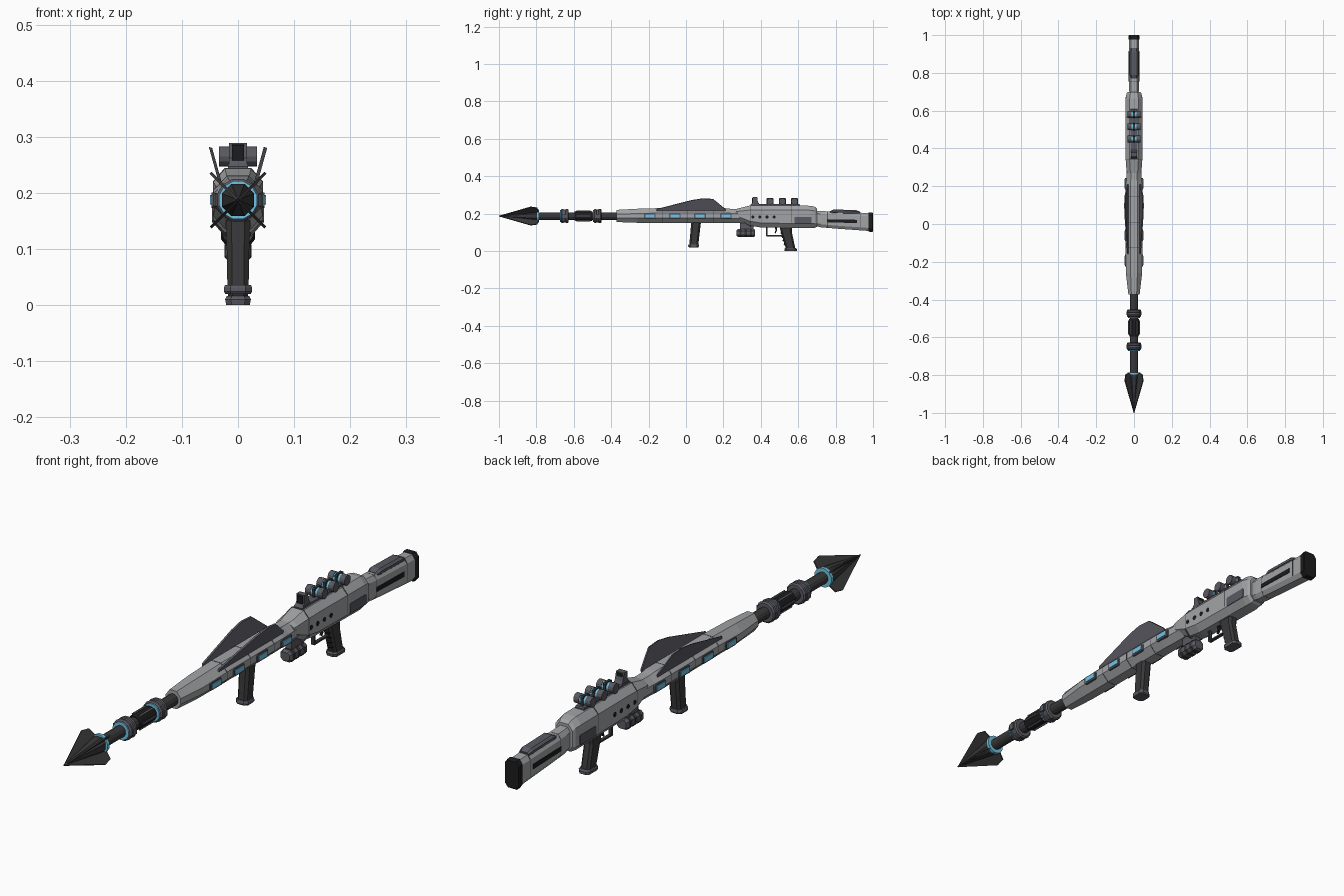
import bpy, bmesh, math
from mathutils import Vector

ZC = 0.187  # height of the barrel axis


def material(name, rgb):
    m = bpy.data.materials.new(name)
    m.diffuse_color = (*rgb, 1)
    return m


LIGHT = material("light_grey", (0.36, 0.37, 0.38))
MID = material("mid_grey", (0.10, 0.10, 0.12))
DARK = material("dark_grey", (0.04, 0.04, 0.042))
BLACK = material("black", (0.012, 0.012, 0.013))
CYAN = material("cyan", (0.16, 0.55, 0.78))


def loft(name, rings, mat):
    """Skin a run of equal-length point rings and cap both ends."""
    bm = bmesh.new()
    vs = [[bm.verts.new(p) for p in r] for r in rings]
    n = len(vs[0])
    for a, b in zip(vs, vs[1:]):
        for i in range(n):
            bm.faces.new((a[i], a[(i + 1) % n], b[(i + 1) % n], b[i]))
    bm.faces.new(vs[0])
    bm.faces.new(vs[-1])
    bmesh.ops.recalc_face_normals(bm, faces=bm.faces)
    me = bpy.data.meshes.new(name)
    bm.to_mesh(me)
    bm.free()
    me.materials.append(mat)
    ob = bpy.data.objects.new(name, me)
    bpy.context.collection.objects.link(ob)
    return ob


def octo(u0, u1, v0, v1, cu, cv):
    return [(u0 + cu, v0), (u1 - cu, v0), (u1, v0 + cv), (u1, v1 - cv),
            (u1 - cu, v1), (u0 + cu, v1), (u0, v1 - cv), (u0, v0 + cv)]


def hull(name, secs, mat):
    """Octagonal body along y: sections of (y, half width, z0, z1, chamfer x, chamfer z)."""
    return loft(name, [[(x, y, z) for x, z in octo(-w, w, z0, z1, cx, cz)]
                       for y, w, z0, z1, cx, cz in secs], mat)


def column(name, secs, mat):
    """Octagonal post along z: sections of (z, y0, y1, half width)."""
    return loft(name, [[(x, y, z) for x, y in octo(-w, w, y0, y1, w * .45, w * .45)]
                       for z, y0, y1, w in secs], mat)


def turned(name, prof, mat, n=12, z=ZC):
    """Turned part around the y axis: profile of (y, radius)."""
    return loft(name, [[(r * math.cos(2 * math.pi * (i + .5) / n), y,
                         z + r * math.sin(2 * math.pi * (i + .5) / n)) for i in range(n)]
                       for y, r in prof], mat)


def prism(name, pts, vec, mat):
    v = Vector(vec)
    return loft(name, [[Vector(p) - v / 2 for p in pts], [Vector(p) + v / 2 for p in pts]], mat)


def box(name, x0, x1, y0, y1, z0, z1, mat, c=0.0015):
    return loft(name, [[(x, y, z) for y, z in octo(y0, y1, z0, z1, c, c)] for x in (x0, x1)], mat)


# Spear tip: cone, four blades, glowing collar
turned("tip_cone", [(-1, .0008), (-.81, .031), (-.79, .028)], DARK, 8)
for i in range(4):
    a = math.radians(45 + 90 * i)
    ca, sa = math.cos(a), math.sin(a)
    prism("tip_blade", [(r * ca, y, ZC + r * sa) for y, r in
                        ((-1, 0), (-.83, .069), (-.795, .062), (-.785, .02))],
          (-sa * .005, 0, ca * .005), DARK)
turned("tip_glow_ring", [(-.797, .035), (-.785, .035)], CYAN)

# Barrel with clamps
turned("barrel", [(-.8, .021), (-.34, .021)], DARK)
turned("barrel_sleeve", [(-.595, .024), (-.59, .027), (-.505, .027), (-.5, .024)], BLACK)
for y in (-.65, -.475):
    turned("barrel_clamp", [(y - .018, .034), (y - .013, .039), (y - .006, .039), (y - .004, .035),
                            (y + .007, .035), (y + .009, .039), (y + .018, .039), (y + .023, .034)], MID)
    turned("clamp_glow_ring", [(y - .023, .033), (y - .017, .033)], CYAN)
    for s in (-1, 1):
        box("clamp_lug", s * .034, s * .041, y - .008, y + .012, ZC - .012, ZC + .012, MID)
for i in range(6):
    a = math.radians(60 * i)
    c, s = math.cos(a), math.sin(a)
    prism("sleeve_rib", [(r * c, y, ZC + r * s) for y, r in
                         ((-.585, .02), (-.585, .031), (-.51, .031), (-.51, .02))],
          (-s * .006, 0, c * .006), MID)

# Forward housing
hull("fore_body", [(-.372, .030, .155, .220, .016, .022), (-.26, .043, .151, .226, .025, .026),
                   (-.12, .044, .151, .230, .025, .026), (.2, .044, .151, .230, .025, .026),
                   (.235, .040, .151, .226, .023, .024), (.31, .038, .151, .225, .022, .024)], LIGHT)
for y in (-.125, .01, .145):
    hull("fore_seam", [(y - .0015, .0446, .1504, .2306, .025, .026),
                       (y + .0015, .0446, .1504, .2306, .025, .026)], MID)

for s in (-1, 1):
    # Splayed top fins
    prism("top_fin", [(s * (.030 + .019 * t), y, .212 + .069 * t) for y, t in
                      ((-.16, 0), (-.155, .18), (.03, .86), (.09, 1), (.145, .95), (.21, .18), (.21, 0))],
          (.006, 0, -.002), MID)
    # Glowing side windows
    for y in (-.193, -.06, .075, .213):
        box("window_frame", s * .034, s * .047, y - .031, y + .031, .173, .201, MID, .004)
        box("window_glow", s * .036, s * .0495, y - .024, y + .024, .179, .196, CYAN)
    # Receiver ports and panels
    for i in range(4):
        y = .357 + .038 * i
        box("side_port", s * .03, s * .0455, y - .008, y + .008, .174, .19, BLACK, .005)
    box("side_panel", s * .03, s * .046, .58, .672, .147, .183, MID, .003)
    # Stock side slot
    prism("stock_slot", [(s * .0265, .755, .154), (s * .0265, .915, .149),
                         (s * .0265, .915, .167), (s * .0265, .755, .17)], (.005, 0, 0), BLACK)

# Receiver
hull("receiver", [(.268, .036, .172, .225, .02, .014), (.285, .040, .166, .229, .02, .016),
                  (.34, .044, .136, .243, .021, .024), (.40, .044, .126, .244, .021, .024),
                  (.665, .044, .122, .242, .021, .024), (.69, .040, .124, .236, .02, .022),
                  (.70, .034, .130, .226, .016, .020)], LIGHT)
for y in (.342, .565):
    hull("receiver_seam", [(y, .0446, .129, .2446, .021, .024),
                           (y + .003, .0446, .129, .2446, .021, .024)], MID)

# Top rail, sight and energy canisters
box("top_rail", -.018, .018, .345, .61, .236, .251, MID, .004)
loft("sight_body", [[(x, y, z) for y, z in ((.345, .246), (.395, .246), (.385, .262), (.378, .289),
                                            (.358, .289), (.358, .262))] for x in (-.016, .016)], MID)
box("sight_lens", -.011, .011, .354, .382, .256, .286, BLACK)


def canister(name, y, z, x0, x1, r, mat, n=12):
    loft(name, [[(x, y + r * math.cos(2 * math.pi * i / n), z + r * math.sin(2 * math.pi * i / n))
                 for i in range(n)] for x in (x0, x1)], mat)


for y in (.45, .515, .58):
    canister("canister_glow", y, .265, -.016, .016, .0165, CYAN)
    for s in (-1, 1):
        canister("canister_cap", y, .265, s * .013, s * .034, .018, MID)
    box("canister_clip", -.005, .005, y - .019, y + .019, .245, .2845, DARK, .005)

# Forward grip
column("fore_grip", [(.155, .028, .080, .021), (.036, .018, .066, .019)], DARK)
column("fore_grip_cap", [(.036, .014, .068, .023), (.031, .012, .069, .025),
                         (.024, .012, .069, .025), (.020, .015, .066, .023)], MID)

# Underslung module
hull("module", [(.27, .018, .082, .112, .008, .008), (.278, .023, .076, .117, .01, .01),
                (.362, .023, .076, .117, .01, .01), (.37, .018, .080, .113, .008, .008)], MID)
for y in (.292, .32, .348):
    hull("module_band", [(y - .006, .0245, .0745, .1185, .011, .011),
                         (y + .006, .0245, .0745, .1185, .011, .011)], DARK)
box("module_mount", -.012, .012, .29, .36, .112, .16, MID)

# Trigger and guard
box("guard_bottom", -.006, .006, .428, .53, .079, .085, DARK)
box("guard_front", -.006, .006, .428, .435, .079, .13, DARK)
prism("trigger", [(0, .476, .128), (0, .488, .128), (0, .486, .108), (0, .478, .094), (0, .473, .096),
                  (0, .478, .11)], (.008, 0, 0), BLACK)

# Rear grip
column("rear_grip", [(.13, .500, .568, .019), (.10, .508, .566, .018), (.012, .534, .585, .018)], DARK)
for i in range(4):
    z = .096 - .02 * i
    y = .509 + (.10 - z) * .295
    column("finger_ridge", [(z + .005, y - .002, y + .02, .013), (z, y - .006, y + .02, .013),
                            (z - .006, y - .001, y + .02, .013)], BLACK)
column("rear_grip_base", [(.016, .530, .588, .020), (.010, .526, .593, .023), (0, .528, .593, .021)], MID)

# Stock, cheek pad and butt pad
hull("stock", [(.69, .024, .134, .216, .010, .014), (.72, .027, .127, .214, .011, .016),
               (.80, .027, .120, .210, .011, .016), (.982, .027, .107, .203, .011, .016)], LIGHT)
for y in (.755, .93):
    hull("stock_seam", [(y, .0274, .1235 - (y - .755) * .07, .2125 - (y - .755) * .03, .011, .016),
                        (y + .003, .0274, .1235 - (y - .755) * .07, .2125 - (y - .755) * .03, .011, .016)], MID)
hull("cheek_pad", [(.77, .019, .200, .213, .006, .004), (.79, .023, .198, .222, .008, .007),
                   (.91, .023, .196, .219, .008, .007), (.93, .019, .196, .210, .006, .004)], MID)
hull("butt_pad", [(.976, .027, .105, .205, .011, .014), (.982, .030, .102, .207, .012, .015),
                  (.996, .030, .102, .206, .012, .015), (1.0, .027, .105, .203, .011, .014)], BLACK)
